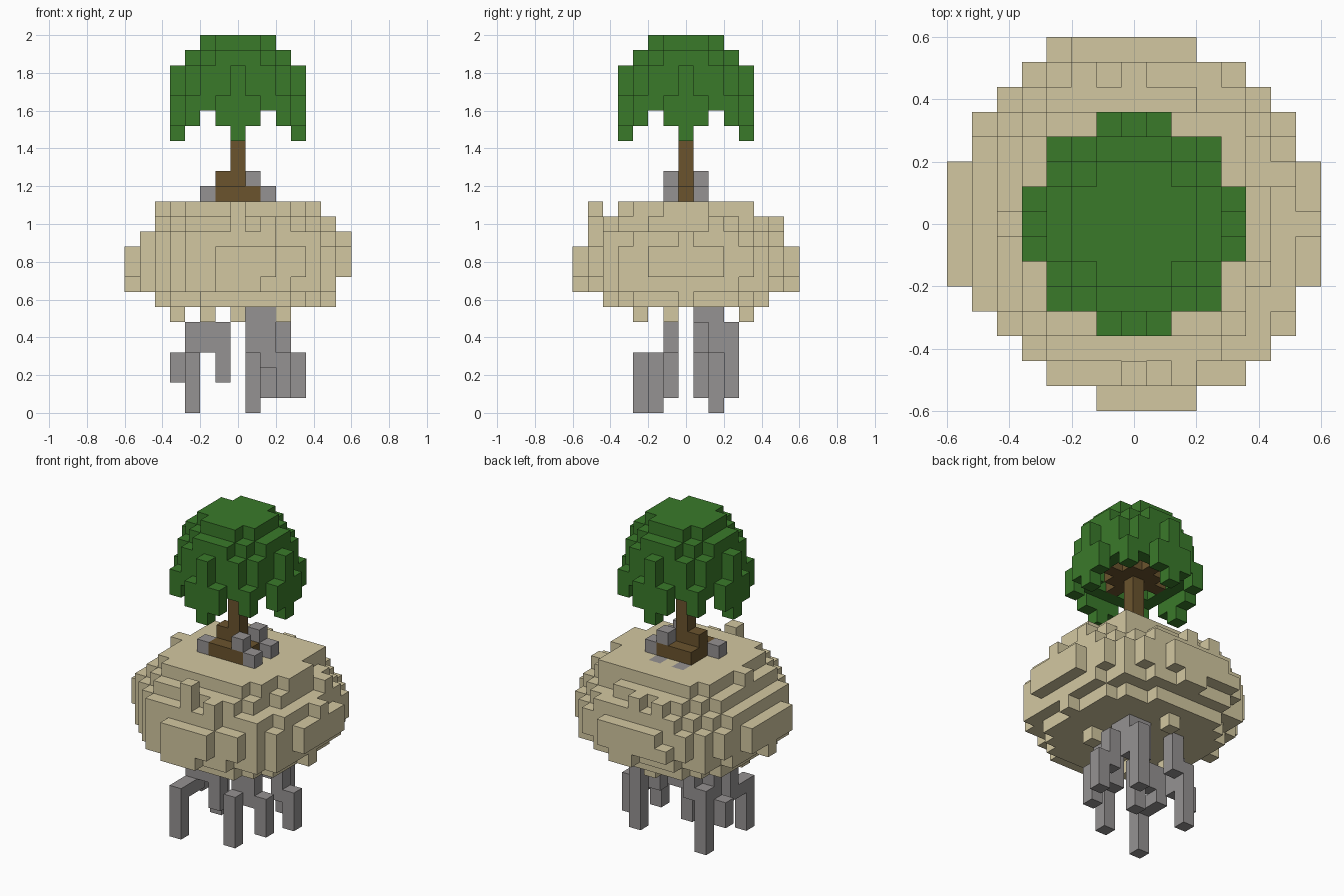
import bpy
import bmesh
import random
from mathutils import Vector

U = 0.08  # edge length of one block
random.seed(4)

cube = bpy.data.objects.get("Cube")
if cube:
    bpy.data.objects.remove(cube, do_unlink=True)


def material(name, rgb):
    m = bpy.data.materials.new(name)
    m.use_nodes = True
    m.diffuse_color = (*rgb, 1)
    bsdf = next(n for n in m.node_tree.nodes if n.type == 'BSDF_PRINCIPLED')
    bsdf.inputs["Base Color"].default_value = (*rgb, 1)
    bsdf.inputs["Roughness"].default_value = 0.9
    return m


def column(i, j, low, high):
    return {(i, j, k) for k in range(low, high + 1)}


def mirrored(i, j, low, high):
    """Columns repeated on all four sides and across the diagonals."""
    cells = set()
    for a, b in ((i, j), (j, i)):
        for sx in (-1, 1):
            for sy in (-1, 1):
                cells |= column(a * sx, b * sy, low, high)
    return cells


def disc(k, outer, inner=0):
    span = range(-8, 9)
    return {(i, j, k) for i in span for j in span if inner <= i * i + j * j <= outer}


def build(name, cells, occupied, mat):
    """Make one mesh from blocks, keeping only the exposed faces."""
    bm = bmesh.new()
    for cell in sorted(cells):
        centre = Vector((cell[0], cell[1], cell[2] + 0.5)) * U
        for axis in range(3):
            for sign in (-1, 1):
                near = list(cell)
                near[axis] += sign
                if tuple(near) in occupied:
                    continue
                n, u, v = Vector(), Vector(), Vector()
                n[axis], u[(axis + 1) % 3], v[(axis + 2) % 3] = sign, sign, 1
                bm.faces.new([bm.verts.new(centre + (n + u * a + v * b) * U / 2)
                              for a, b in ((-1, -1), (1, -1), (1, 1), (-1, 1))])
    bmesh.ops.remove_doubles(bm, verts=bm.verts, dist=U / 100)
    mesh = bpy.data.meshes.new(name)
    bm.to_mesh(mesh)
    bm.free()
    mesh.materials.append(mat)
    bpy.context.collection.objects.link(bpy.data.objects.new(name, mesh))


# Floating island: layer, squared radius, rim roughness, x limits, y limit
island = set()
for k, r2, rough, x0, x1, y1 in (
        (7, 39, 10, -5, 6, 5), (8, 53, 4, -7, 6, 7), (9, 53, 0, -7, 7, 7),
        (10, 53, 0, -7, 7, 7), (11, 51, 8, -7, 7, 6), (12, 41, 9, -5, 6, 6),
        (13, 29, 4, -5, 5, 4)):
    for i, j, _ in disc(k, r2):
        rim = r2 - rough * random.random()
        if i * i + j * j <= rim and x0 <= i <= x1 and abs(j) <= y1 and i + j >= -9:
            island.add((i, j, k))
island -= column(-2, -7, 8, 10)
island |= {(0, -6, 12), (0, -6, 13), (-3, 7, 9)}

# Straight back edge of the plateau
island |= {(i, 4, k) for i in range(-2, 5) for k in (12, 13)}

# Clumps of earth under the island
for i, j in ((-4, -1), (-2, -3), (0, -3), (3, -1), (0, 4)):
    island.add((i, j, 6))

# Hanging stone legs: columns that step outward on the way down
legs = set()
for leg in ((-3, -3, 0, 3), (-3, -2, 3, 3), (-3, -1, 3, 5),
            (1, -2, 0, 3), (1, -1, 3, 6),
            (-4, 1, 2, 3), (-3, 1, 3, 5),
            (-3, 2, 0, 4), (-2, 2, 4, 6),
            (-1, -1, 2, 5), (-2, -1, 4, 5),
            (4, 1, 1, 3), (3, 1, 3, 5), (2, 1, 5, 6),
            (2, 3, 1, 5), (2, 2, 4, 6), (1, 2, 4, 6),
            (3, -1, 1, 3), (2, -1, 3, 6)):
    legs |= column(*leg)

# Loose stones around the trunk, two of them flush with the ground
stones = {(-2, -1, 14), (2, -1, 14), (2, 1, 14), (1, -1, 15), (1, 1, 15),
          (1, 2, 13), (-1, 2, 13)}
island -= stones | legs

# Trunk with spreading roots and branches
trunk = column(0, 0, 14, 21) | disc(14, 2) | {(-1, 0, 15)} | disc(20, 4)

# Crown: domed layers with a hollow underside
crown = (disc(24, 5) | disc(23, 10) | disc(22, 13) | disc(21, 13)
         | disc(20, 13, 8))

# Hanging strands of leaves around the rim
crown |= mirrored(0, 4, 18, 22) | mirrored(1, 4, 19, 20) | mirrored(3, 3, 19, 20)
crown -= trunk

parts = (("island", island, material("sand", (0.65, 0.575, 0.355))),
         ("stone_legs", legs, material("leg stone", (0.3, 0.287, 0.287))),
         ("trunk", trunk, material("bark", (0.145, 0.088, 0.027))),
         ("crown", crown, material("leaves", (0.042, 0.195, 0.023))))
occupied = set().union(stones, *(p[1] for p in parts))
for name, cells, mat in parts:
    build(name, cells, occupied, mat)
build("loose_stones", stones, occupied, bpy.data.materials["leg stone"])
